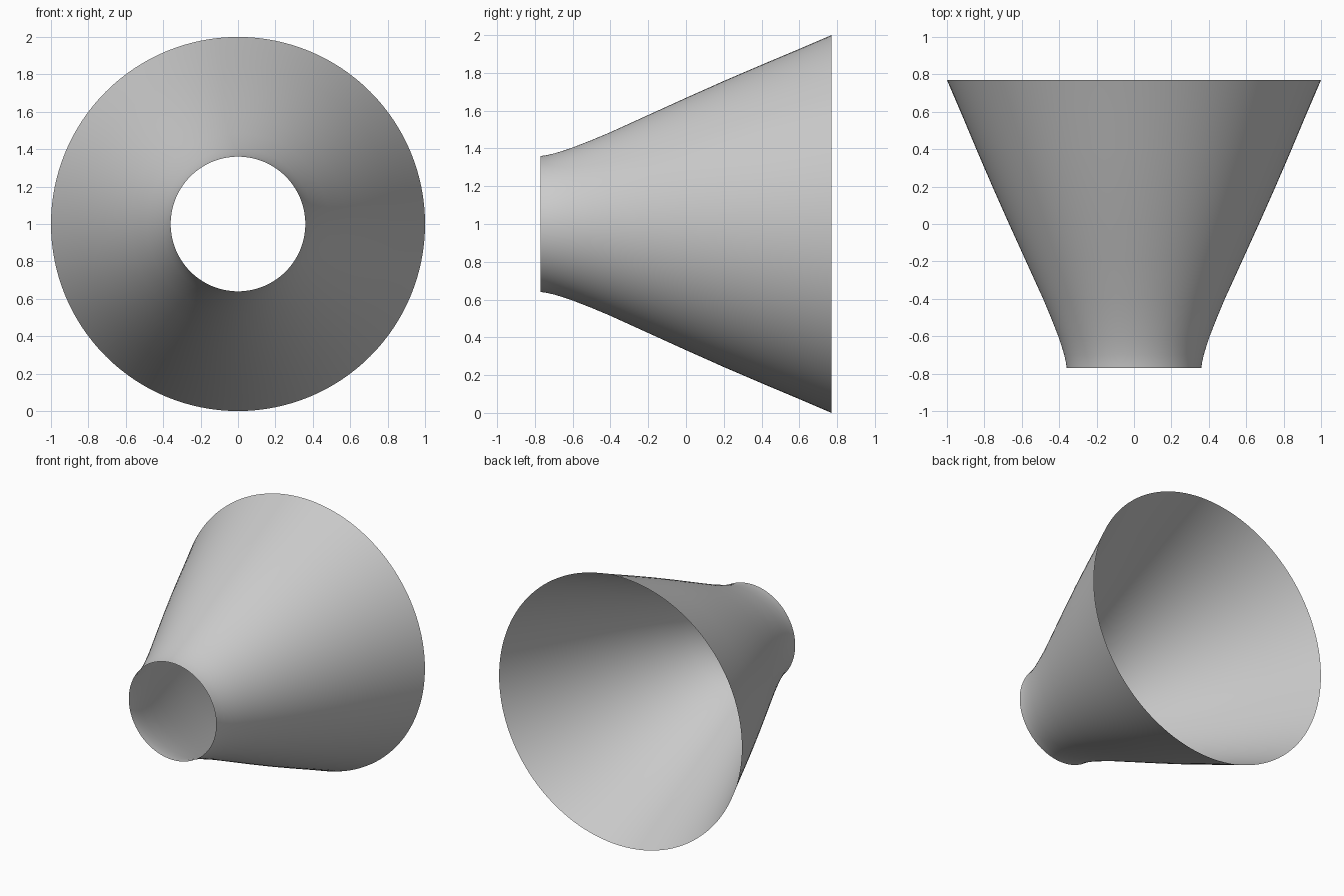
import bpy, bmesh, math

if "Cube" in bpy.data.objects:
    bpy.data.objects.remove(bpy.data.objects["Cube"])

# flared funnel profile: (y, radius)
profile = [(-0.77, 0.36), (-0.74, 0.364), (-0.70, 0.373), (-0.65, 0.388),
           (-0.60, 0.405), (-0.50, 0.444), (-0.40, 0.486), (-0.20, 0.577),
           (0.0, 0.668), (0.20, 0.757), (0.40, 0.843), (0.60, 0.927), (0.77, 1.0)]

# spin the open profile around the y axis at z = 1
bm = bmesh.new()
verts = [bm.verts.new((0, y, 1 + r)) for y, r in profile]
edges = [bm.edges.new(pair) for pair in zip(verts, verts[1:])]
bmesh.ops.spin(bm, geom=verts + edges, cent=(0, 0, 1), axis=(0, 1, 0),
               angle=math.tau, steps=128, use_duplicate=False)
bmesh.ops.remove_doubles(bm, verts=bm.verts, dist=1e-4)
bmesh.ops.recalc_face_normals(bm, faces=bm.faces)

# make the thin shell face outward
f = next(iter(bm.faces))
c = f.calc_center_median()
if f.normal.x * c.x + f.normal.z * (c.z - 1) < 0:
    bmesh.ops.reverse_faces(bm, faces=bm.faces)
for f in bm.faces:
    f.smooth = True

mesh = bpy.data.meshes.new("flared_funnel")
bm.to_mesh(mesh)
bm.free()
bpy.context.collection.objects.link(bpy.data.objects.new("flared_funnel", mesh))
